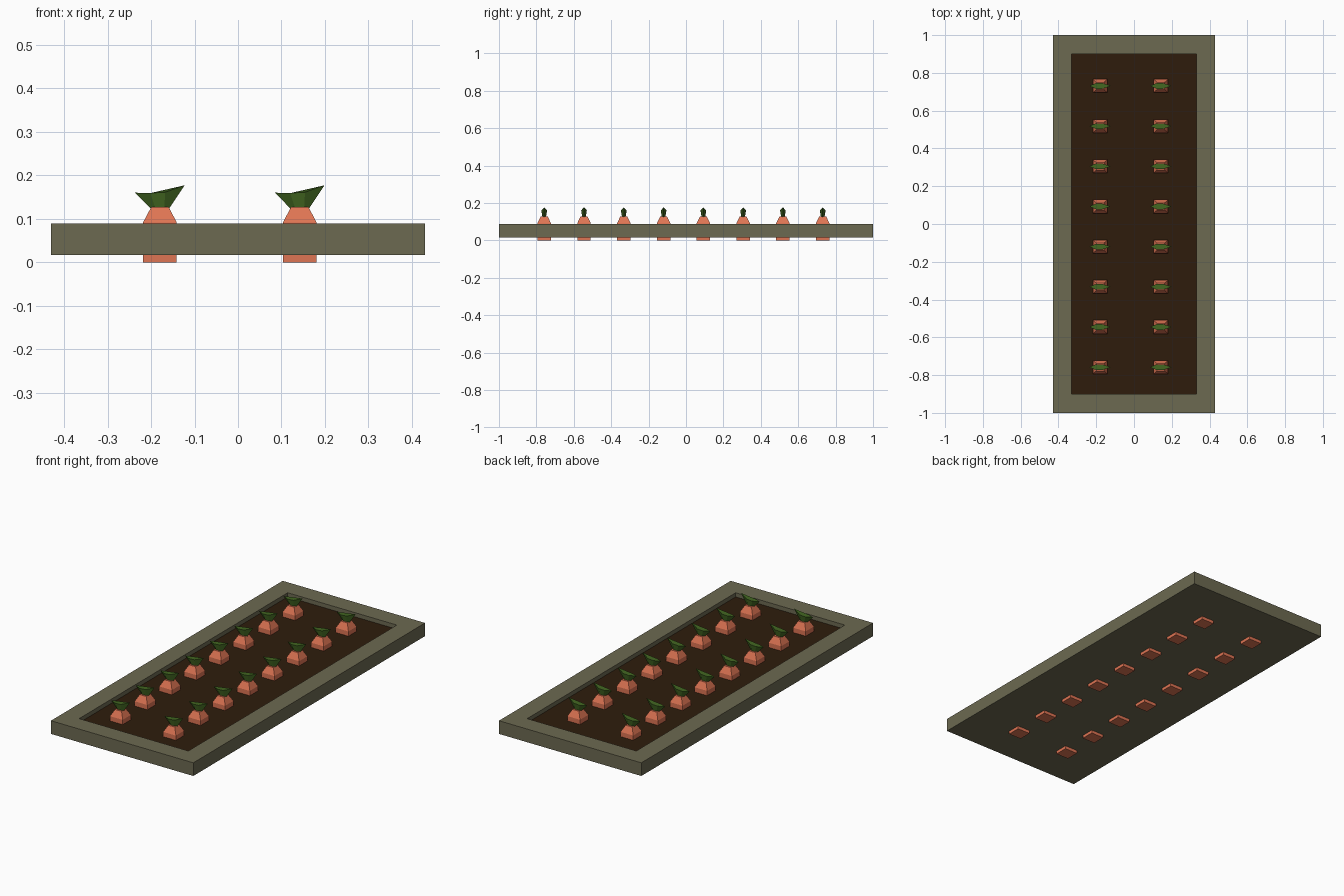
import bpy, bmesh

if "Cube" in bpy.data.objects:
    bpy.data.objects.remove(bpy.data.objects["Cube"])


def material(name, rgb):
    m = bpy.data.materials.new(name)
    m.diffuse_color = [(c / 255) ** 2.2 for c in rgb] + [1]
    m.use_nodes = True
    m.node_tree.nodes["Principled BSDF"].inputs["Base Color"].default_value = m.diffuse_color
    return m


WOOD = material("weathered_wood", (108, 105, 82))
SOIL = material("soil", (50, 34, 20))
ORANGE = material("carrot_orange", (222, 116, 84))
GREEN = material("leaf_green", (68, 102, 38))


def lofted(name, rings, mat):
    """Closed solid through rings of equal point count, bottom to top."""
    bm = bmesh.new()
    loops = [[bm.verts.new(p) for p in ring] for ring in rings]
    n = len(loops[0])
    for a, b in zip(loops, loops[1:]):
        for i in range(n):
            j = (i + 1) % n
            bm.faces.new((a[i], a[j], b[j], b[i]))
    bm.faces.new(loops[0][::-1])
    bm.faces.new(loops[-1])
    bmesh.ops.recalc_face_normals(bm, faces=bm.faces)
    me = bpy.data.meshes.new(name)
    bm.to_mesh(me)
    bm.free()
    me.materials.append(mat)
    return me


def place(name, mesh, loc=(0, 0, 0)):
    ob = bpy.data.objects.new(name, mesh)
    ob.location = loc
    bpy.context.collection.objects.link(ob)


def rect(hx, hy, z):
    return [(-hx, -hy, z), (hx, -hy, z), (hx, hy, z), (-hx, hy, z)]


# Planter tray: solid base, raised rim, recessed middle
place("planter_frame", lofted("planter_frame", [
    rect(0.43, 1.0, 0.017), rect(0.43, 1.0, 0.089),
    rect(0.33, 0.9, 0.089), rect(0.33, 0.9, 0.055)], WOOD))

# Soil bed
place("soil_bed", lofted("soil_bed", [
    rect(0.33, 0.9, 0.05), rect(0.33, 0.9, 0.066)], SOIL))

# Carrot body: square root with tapered shoulders
carrot = lofted("carrot", [
    rect(0.0385, 0.036, 0), rect(0.0385, 0.036, 0.092),
    rect(0.02, 0.019, 0.127)], ORANGE)

# Leaf tuft: narrow stem flaring into a pointed blade, right tip raised
base = [(-0.02, 0), (-0.01, -0.009), (0.01, -0.009),
        (0.02, 0), (0.01, 0.009), (-0.01, 0.009)]
top = [(-0.057, 0, 0.16), (-0.022, -0.015, 0.159), (0.012, -0.015, 0.161),
       (0.057, 0, 0.177), (0.012, 0.015, 0.161), (-0.022, 0.015, 0.159)]
leaf = lofted("leaf", [[(x, y, 0.122) for x, y in base], top], GREEN)

# Two rows of eight carrots
for row, x in enumerate((-0.1795, 0.142)):
    for k in range(8):
        loc = (x, -0.758 + k * 0.2127, 0)
        place(f"carrot_{row}_{k}", carrot, loc)
        place(f"carrot_leaf_{row}_{k}", leaf, loc)
